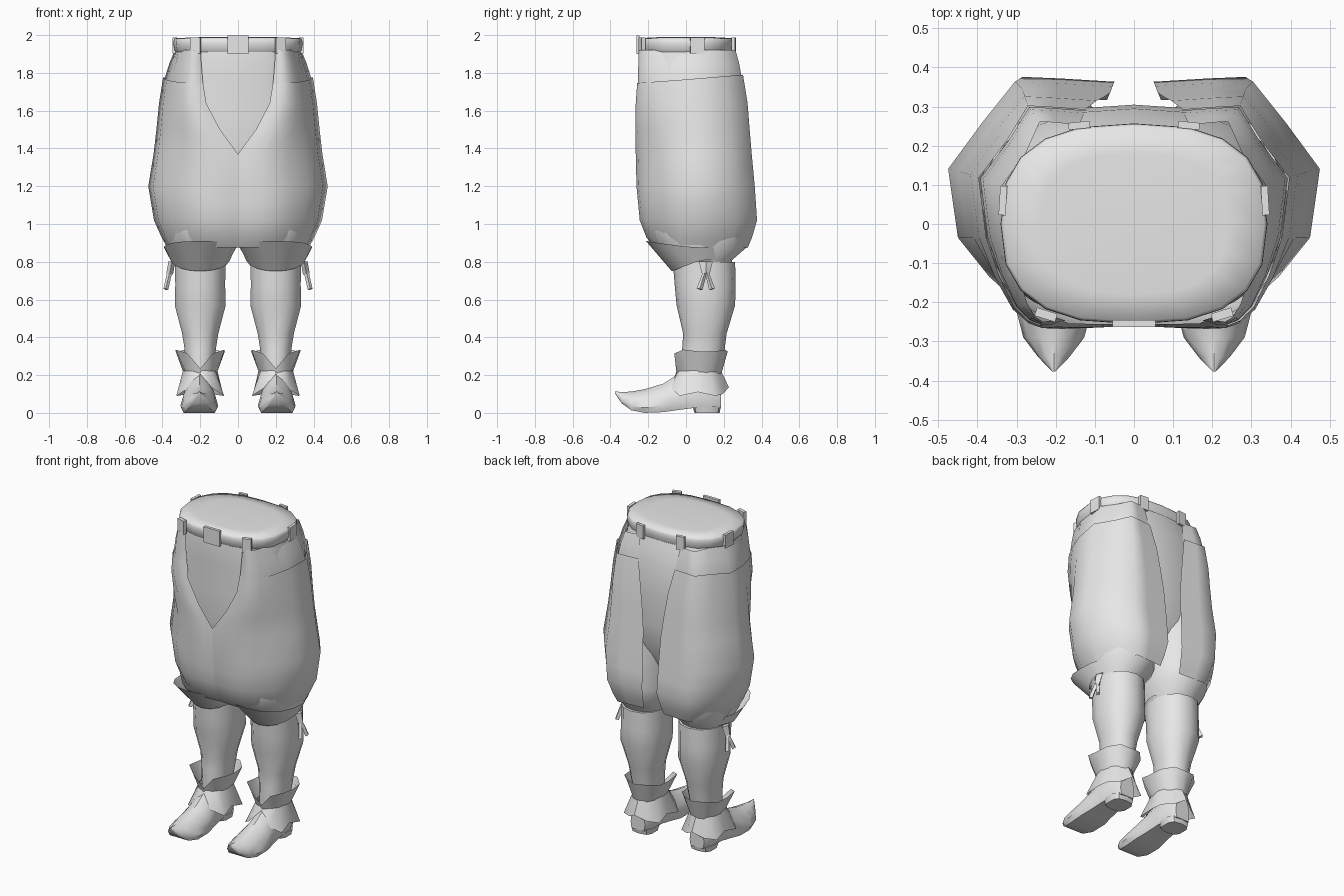
import bpy, bmesh, math
from mathutils import Vector, Matrix

if "Cube" in bpy.data.objects:
    bpy.data.objects.remove(bpy.data.objects["Cube"])

cloth = bpy.data.materials.new("pale_grey")
cloth.diffuse_color = (0.8, 0.8, 0.8, 1)
cloth.use_nodes = True
cloth.node_tree.nodes["Principled BSDF"].inputs["Base Color"].default_value = cloth.diffuse_color


def make(name, bm, mirror=False, angle=40):
    me = bpy.data.meshes.new(name)
    bm.to_mesh(me)
    bm.free()
    ob = bpy.data.objects.new(name, me)
    bpy.context.collection.objects.link(ob)
    me.materials.append(cloth)
    bpy.ops.object.select_all(action='DESELECT')
    ob.select_set(True)
    bpy.context.view_layer.objects.active = ob
    bpy.ops.object.shade_smooth_by_angle(angle=math.radians(angle))
    if mirror:
        ob.modifiers.new("mirror", 'MIRROR').use_mirror_merge = False
    return ob


def loft(name, rings, closed=True, cap_bottom=False, cap_top=False, **kw):
    """Skin rows of points, listed bottom-up and anticlockwise from above."""
    bm = bmesh.new()
    rows = [[bm.verts.new(p) for p in r] for r in rings]
    n = len(rows[0])
    for a, b in zip(rows, rows[1:]):
        for j in range(n if closed else n - 1):
            k = (j + 1) % n
            bm.faces.new((a[j], a[k], b[k], b[j]))
    if cap_bottom:
        bm.faces.new(rows[0][::-1])
    if cap_top:
        bm.faces.new(rows[-1])
    return make(name, bm, **kw)


def power(v, e):
    return math.copysign(abs(v) ** (2 / e), v)


def ring(z, cx, rx, y0, y1, n=16, e=2.0):
    """Superellipse ring between y0 (front) and y1 (back)."""
    out = []
    for i in range(n):
        a = 2 * math.pi * i / n
        out.append((cx + rx * power(math.sin(a), e),
                    (y0 + y1) / 2 - (y1 - y0) / 2 * power(math.cos(a), e), z))
    return out


def lerp(table, z):
    """Interpolate sorted rows (z, values...) at height z."""
    if z <= table[0][0]:
        return table[0][1:]
    for a, b in zip(table, table[1:]):
        if z <= b[0]:
            t = (z - a[0]) / (b[0] - a[0])
            return [p + (q - p) * t for p, q in zip(a[1:], b[1:])]
    return table[-1][1:]


def box(name, loc, size, rot=0, mirror=False):
    bm = bmesh.new()
    m = Matrix.Translation(loc) @ Matrix.Rotation(rot, 4, 'Z') @ Matrix.Diagonal((*size, 1))
    bmesh.ops.create_cube(bm, size=1, matrix=m)
    return make(name, bm, mirror, 20)


# Half outline of the breeches, front centre round to the back edge
PLAN = [(0, -.25), (.06, -.259), (.13, -.262), (.2, -.25), (.28, -.215), (.37, -.135),
        (.45, -.035), (.475, .14), (.39, .255), (.29, .362), (.17, .358), (.0, .35)]
# height, half width, front y, back y, front opening x, back opening x
SIZES = [(.87, .372, -.165, .325, .0, .07), (.93, .405, -.21, .35, 0, .06),
         (1.02, .445, -.245, .376, 0, .05), (1.2, .475, -.262, .364, 0, .055),
         (1.37, .447, -.266, .348, 0, .06), (1.5, .432, -.268, .337, .095, .075),
         (1.64, .418, -.266, .326, .168, .095), (1.78, .396, -.256, .305, .19, .125),
         (1.92, .335, -.25, .262, .198, .14)]


def half_row(z, inset=0, tilt=0):
    row = []
    for i, (px, py) in enumerate(PLAN):
        zz = z + tilt * py
        w, yf, yb, fo, bo = lerp(SIZES, zz)
        w -= inset
        x, opening = px * w / .475, fo if i < 6 else bo
        if (i < 6 or i > 8) and opening:
            lim = w * (.45 / .475 if i < 6 else .39 / .475)
            x = opening + x * (lim - opening) / lim
        y = py / .262 * -(yf + inset * .3) if py < 0 else py / .362 * (yb - inset)
        row.append((x, y, zz))
    return row


# Puffed breeches panels and the waist yoke beneath their top edge
loft("breeches_panel", [half_row(z) for z in (.875, .93, 1.02, 1.11, 1.2, 1.37, 1.5, 1.64)]
     + [half_row(1.765, 0, .07)], closed=False, mirror=True, angle=80)
loft("waist_yoke", [half_row(z, s, t) for z, s, t in
     ((1.70, .014, .07), (1.77, .010, .05), (1.85, .002, 0), (1.92, 0, 0))],
     closed=False, mirror=True, angle=80)

# Inner hips
hips = [(1.12, .30, -.15, .22), (1.25, .37, -.215, .28), (1.4, .385, -.24, .30),
        (1.6, .378, -.243, .305), (1.78, .36, -.245, .295), (1.88, .335, -.247, .265),
        (1.94, .325, -.24, .245)]
loft("hips", [ring(z, 0, rx, a, b, 20, 2.6) for z, rx, a, b in hips],
     cap_bottom=True, angle=60)

# Thighs gathering in to the knees
thighs = [(.78, .2, .13, -.06, .24), (.81, .2, .142, -.07, .245), (.875, .193, .182, -.155, .32),
          (.97, .195, .187, -.185, .33), (1.15, .2, .193, -.2, .33), (1.4, .2, .183, -.2, .295)]
loft("thigh", [ring(z, cx, rx, a, b, 16, 2.1) for z, cx, rx, a, b in thighs],
     cap_bottom=True, cap_top=True, mirror=True, angle=60)

# Belt with the closed, gently domed waist top
belt = [(1.905, .325, -.24, .245), (1.92, .335, -.25, .252), (1.95, .341, -.256, .257),
        (1.97, .340, -.255, .256), (1.983, .333, -.249, .25), (1.988, .24, -.18, .18),
        (1.991, .1, -.075, .08)]
loft("belt", [ring(z, 0, rx, a, b, 20, 2.6) for z, rx, a, b in belt], cap_top=True, angle=89)

# Buckle and loops
box("buckle", (0, -.254, 1.95), (.11, .018, .098))
box("front_belt_loop", (.225, -.232, 1.945), (.055, .022, .085), .3, True)
box("side_belt_loop", (.335, .06, 1.945), (.018, .075, .085), .06, True)
box("back_belt_loop", (.14, .252, 1.945), (.055, .018, .085), -.1, True)

# Knee cuffs: flared band, deepest at the front and open behind
top, low = [], []
for i in range(13):
    a = math.radians(-120 + 20 * i)
    c, s = math.cos(a), math.sin(a)
    f = max(0, c)
    top.append((.2 + .194 * power(s, 2.5), .06 - (.272 if c > 0 else .15) * power(c, 2.5),
                .875 + .035 * f))
    low.append((.2 + .155 * s, .08 - .155 * c, .81 - .06 * f))
loft("knee_cuff", [low, top], closed=False, mirror=True, angle=50)

# Stockinged calves
calf = [(.2, .2, .075, -.02, .17), (.34, .2, .085, -.02, .205), (.42, .2, .098, -.015, .215),
        (.57, .2, .138, -.05, .26), (.68, .2, .135, -.06, .263), (.8, .2, .138, -.07, .26)]
loft("stocking", [ring(z, cx, rx, a, b, 14, 2.2) for z, cx, rx, a, b in calf],
     cap_bottom=True, cap_top=True, mirror=True)


def collar(name, rows):
    """Pointed leather collar; rows hold height and size per direction."""
    out = []
    for zs, rx, y0, y1, spread in rows:
        base = ring(0, .2, rx, y0, y1, 12)
        r = []
        for i, (x, y, _) in enumerate(base):
            k = min(i, 12 - i)
            cy = (y0 + y1) / 2
            q = spread[k]
            r.append((.2 + (x - .2) * q, cy + (y - cy) * q, zs[k]))
        out.append(r)
    loft(name, out, mirror=True, angle=45)


one = [1] * 7
collar("ankle_cuff", [
    ([.205, .21, .21, .21, .205, .20, .20], .088, -.048, .185, one),
    ([.235, .315, .335, .325, .325, .335, .325], .130, -.075, .215, [.85, 1.05, 1.15, 1, 1.1, 1.08, 1.04])])
collar("ankle_flap", [
    ([.205, .13, .09, .11, .09, .10, .135], .118, -.09, .215, [.75, 1.1, 1.24, .95, 1.21, 1.0, 1.08]),
    ([.235] * 7, .088, -.045, .18, one)])

# Shoes: sections along the length (y, half width, bottom, top)
shoe = [(-.377, .004, .104, .114), (-.34, .04, .05, .110), (-.29, .078, .014, .113),
        (-.22, .096, .0, .125), (-.12, .1, .004, .155), (-.05, .088, .014, .20),
        (.04, .078, .026, .24), (.13, .078, .026, .24), (.185, .05, .026, .2)]
sections = []
for y, w, b, t in shoe:
    h = t - b
    half = [(w * .85, b), (w, b + .22 * h), (w * .85, b + .58 * h), (w * .45, b + .88 * h)]
    pts = half + [(0, t)] + [(-x, z) for x, z in half[::-1]]
    sections.append([(.205 + x, y, z) for x, z in pts[::-1]])
loft("shoe", sections[::-1], cap_bottom=True, cap_top=True, mirror=True, angle=38)
heel = [(.0, .068, .045, .178), (.035, .076, .035, .185)]
loft("shoe_heel", [ring(z, .205, rx, a, b, 10, 3) for z, rx, a, b in heel],
     cap_bottom=True, cap_top=True, mirror=True)


# Ribbon ties at the outer knees
def ribbon(name, a, b, wide_a, wide_b, thick):
    a, b = Vector(a), Vector(b)
    d = (b - a).normalized()
    u = d.cross(Vector((1, 0, 0))).normalized()
    v = d.cross(u)
    rows = []
    for p, w in ((a, wide_a), ((a + b) / 2, (wide_a + wide_b) / 2), (b, wide_b)):
        rows.append([p + u * w * i + v * thick * j for i, j in ((1, 0), (0, 1), (-1, 0), (0, -1))])
    loft(name, rows[::-1], cap_bottom=True, cap_top=True, mirror=True)


ribbon("ribbon_knot", (.35, .105, .80), (.362, .105, .735), .036, .02, .018)
for side in (-1, 1):
    ribbon("ribbon_tail", (.358, .105, .76), (.382, .105 + side * .033, .655), .009, .016, .013)
